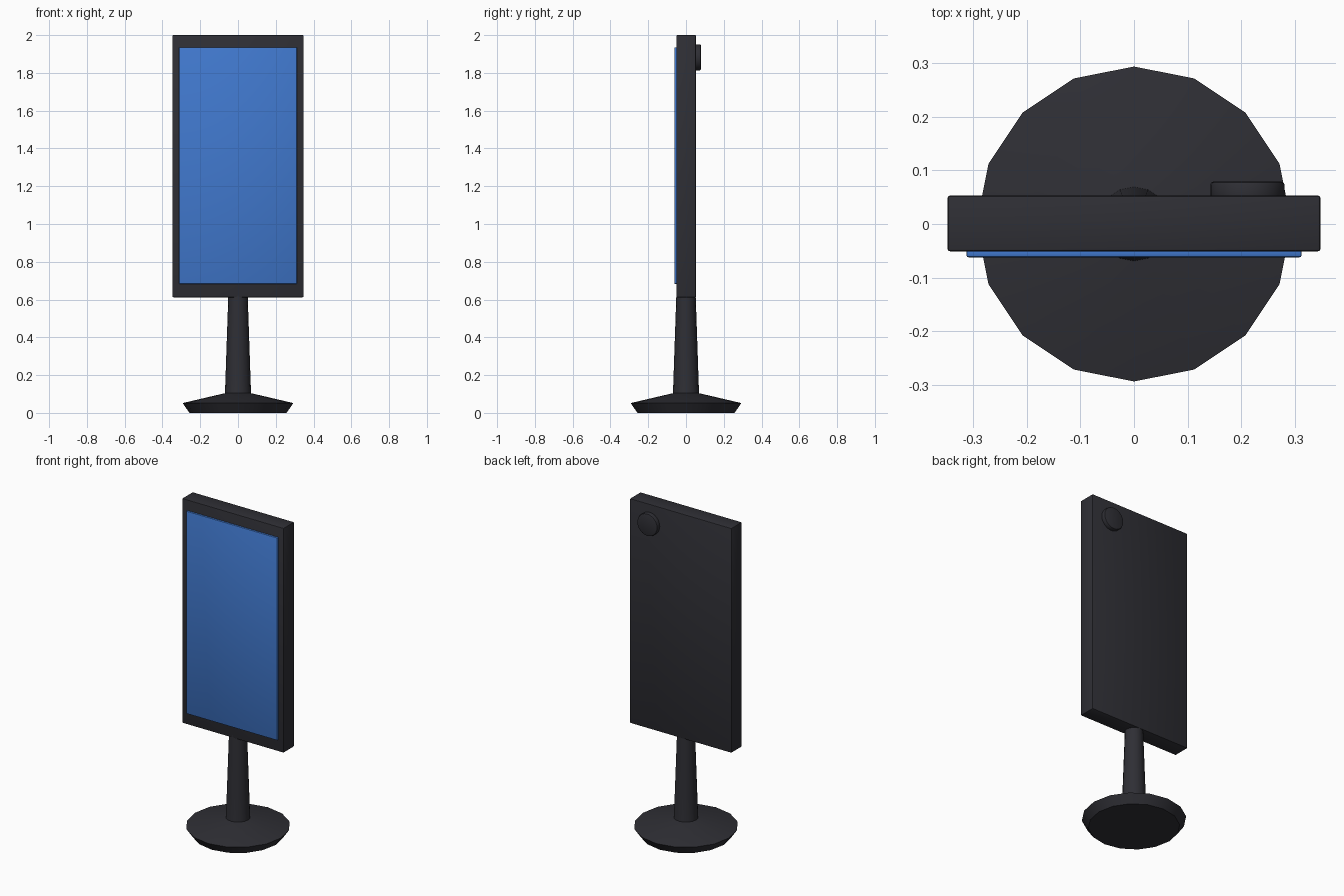
import bpy
import bmesh
from math import cos, sin, pi, radians

cube = bpy.data.objects.get("Cube")
if cube:
    bpy.data.objects.remove(cube, do_unlink=True)


def material(name, color):
    m = bpy.data.materials.new(name)
    m.use_nodes = True
    m.diffuse_color = color
    m.node_tree.nodes["Principled BSDF"].inputs["Base Color"].default_value = color
    return m


charcoal = material("charcoal", (0.028, 0.028, 0.035, 1))
blue = material("screen blue", (0.052, 0.19, 0.62, 1))


def finish(name, bm, mat, bevel=0.0):
    bmesh.ops.recalc_face_normals(bm, faces=bm.faces)
    mesh = bpy.data.meshes.new(name)
    bm.to_mesh(mesh)
    bm.free()
    mesh.materials.append(mat)
    obj = bpy.data.objects.new(name, mesh)
    bpy.context.collection.objects.link(obj)
    bpy.ops.object.select_all(action='DESELECT')
    obj.select_set(True)
    bpy.context.view_layer.objects.active = obj
    if bevel:
        mod = obj.modifiers.new("Bevel", 'BEVEL')
        mod.width = bevel
        mod.segments = 2
        mod.limit_method = 'ANGLE'
        mod.angle_limit = radians(40)
        bpy.ops.object.modifier_apply(modifier=mod.name)
    bpy.ops.object.shade_smooth_by_angle(angle=radians(30))
    return obj


def box(name, low, high, mat, bevel):
    bm = bmesh.new()
    bmesh.ops.create_cube(bm, size=1)
    for v in bm.verts:
        v.co = [(a + b) / 2 + c * (b - a) for a, b, c in zip(low, high, v.co)]
    return finish(name, bm, mat, bevel)


def lathe(name, profile, sides, mat, bevel=0.0):
    """Closed solid of revolution about z from (radius, height) pairs."""
    bm = bmesh.new()
    rings = [[bm.verts.new((r * cos(2 * pi * i / sides), r * sin(2 * pi * i / sides), z))
              for i in range(sides)] for r, z in profile]
    for a, b in zip(rings, rings[1:]):
        for i in range(sides):
            j = (i + 1) % sides
            bm.faces.new((a[i], a[j], b[j], b[i]))
    bm.faces.new(rings[0])
    bm.faces.new(rings[-1])
    return finish(name, bm, mat, bevel)


# Stand
lathe("base", [(0.257, 0), (0.293, 0.052), (0.07, 0.104)], 16, charcoal)
lathe("pole", [(0.07, 0.09), (0.069, 0.104), (0.051, 0.63)], 16, charcoal)

# Display
box("panel", (-0.347, -0.051, 0.612), (0.347, 0.053, 2), charcoal, 0.005)
box("screen", (-0.312, -0.062, 0.683), (0.312, -0.045, 1.935), blue, 0.004)

# Round knob on the back, near the top
knob = lathe("back_knob", [(0.069, 0), (0.069, 0.039)], 24, charcoal, 0.006)
knob.rotation_euler.x = -pi / 2
knob.location = (0.211, 0.04, 1.882)
